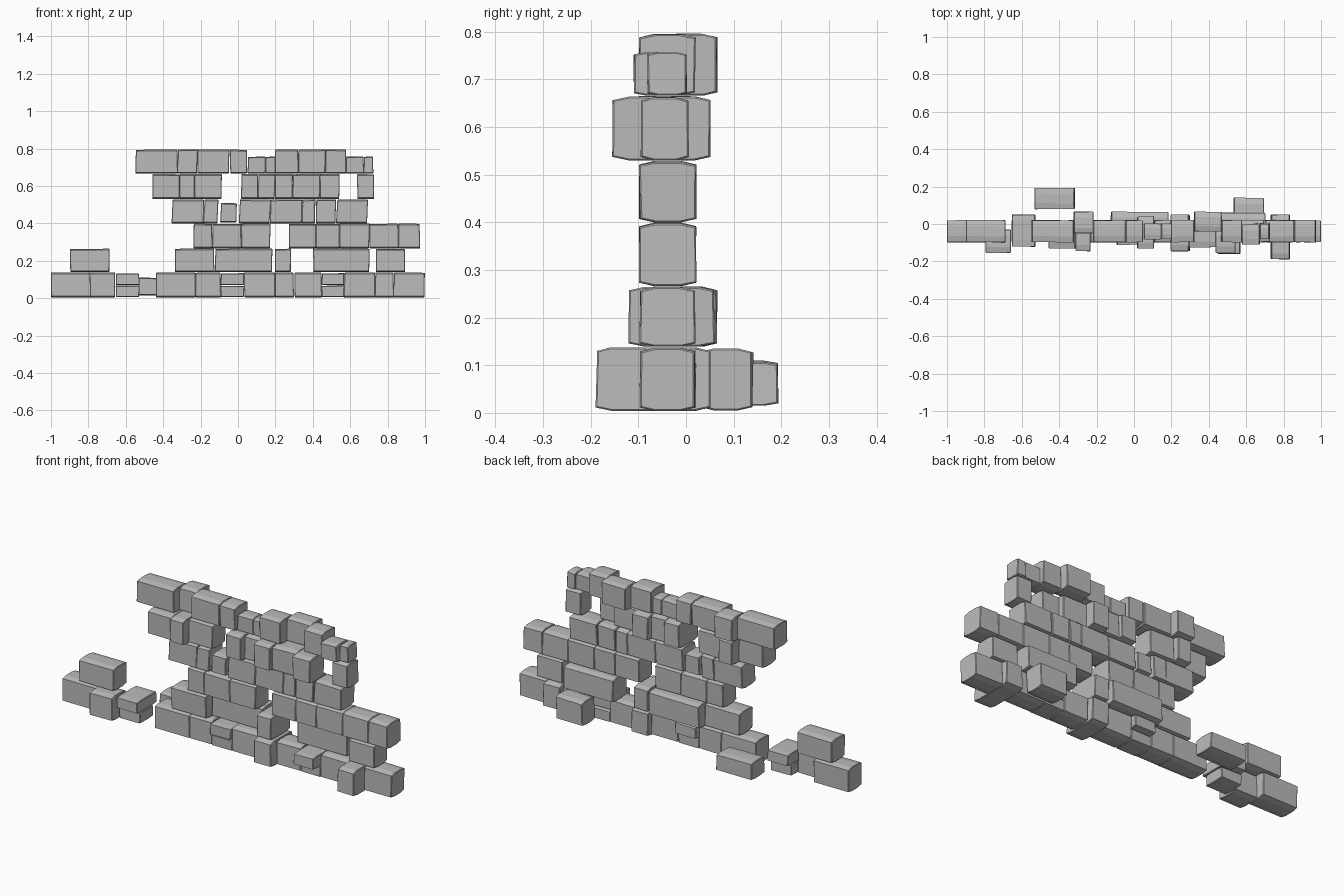
import bpy
import bmesh
import random

random.seed(4)

cube = bpy.data.objects.get("Cube")
if cube:
    bpy.data.objects.remove(cube, do_unlink=True)

# One stone colour for the whole wall
stone = bpy.data.materials.new("grey stone")
stone.use_nodes = True
stone.diffuse_color = (0.5, 0.5, 0.5, 1)
stone.node_tree.nodes["Principled BSDF"].inputs["Base Color"].default_value = stone.diffuse_color

# Depth ranges shared by many bricks: (front, back), in hundredths
FLUSH = (-9.7, 2)
BACKWARD = (-5, 6.5)
SLIM = (-8, 0.2)
HEADER = (-14.5, 5)
THIN_HEADER = (-12, 5)
JOINT = 0.25  # how far each brick grows into the joint beside it


def brick(name, x_range, y_range, z_range, lean):
    """A worn block: a chamfered profile drawn along x with slightly uneven ends."""
    x0, x1 = x_range
    y0, y1 = y_range
    z0, z1 = z_range
    wide, low = 0.27 * min(y1 - y0, 12), 0.055 * (z1 - z0)
    profile = [
        (y0 + wide, z0), (y1 - wide, z0), (y1, z0 + low), (y1, z1 - low),
        (y1 - wide, z1), (y0 + wide, z1), (y0, z1 - low), (y0, z0 + low),
    ]
    bm = bmesh.new()
    rings = []
    for end in (x0 - JOINT, x1 + JOINT):
        skew, drop = random.uniform(-0.4, 0.4), random.uniform(0, 0.3)
        ring = []
        for y, z in profile:
            height = (z - z0) / (z1 - z0)
            ring.append(bm.verts.new((
                (end + skew * (height - 0.5) + lean * (0.5 - height)) / 100,
                (y + random.uniform(-0.2, 0.2)) / 100,
                (z - drop * height) / 100)))
        rings.append(ring)
    left, right = rings
    bm.faces.new(left)
    bm.faces.new(right)
    count = len(profile)
    for i in range(count):
        j = (i + 1) % count
        bm.faces.new((left[i], left[j], right[j], right[i]))
    bmesh.ops.recalc_face_normals(bm, faces=bm.faces)
    # Soften the edges around both ends a little
    ends = [e for e in bm.edges if abs(e.verts[0].co.x - e.verts[1].co.x) < 0.02]
    bmesh.ops.bevel(bm, geom=ends, offset=0.003, segments=1, affect='EDGES')
    mesh = bpy.data.meshes.new(name)
    bm.to_mesh(mesh)
    bm.free()
    mesh.materials.append(stone)
    bpy.context.collection.objects.link(bpy.data.objects.new(name, mesh))


def course(label, z_range, bricks, lean=0):
    """Lay a row of bricks; each is (x0, x1) with optional depth and height ranges."""
    for i, (x0, x1, *options) in enumerate(bricks):
        depth = options[0] if options else FLUSH
        height = options[1] if len(options) > 1 else z_range
        brick(f"{label}_brick_{i + 1}", (x0, x1), depth, height, lean)


# Ground course
course("ground_course", (0.4, 13.8), [
    (-99.7, -79), (-79, -66, (-15.5, -3)), (-43.5, -23), (-22.5, -9.5),
    (3.5, 19.5), (20, 29.5, HEADER), (30.5, 44.5), (57, 73),
    (73.5, 83, (-18.8, 5)), (83.5, 99.5),
])

# Thin paired bricks in the ground course
for label, x0, x1, depth in (("left", -65, -53, THIN_HEADER),
                             ("middle", -9, 3, (-11, 5)),
                             ("right", 45, 56.5, (-16, 1))):
    course(label + "_thin_lower", (0.6, 6.8), [(x0, x1)])
    course(label + "_thin_upper", (7, 13.4), [(x0, x1, depth)])

# Bricks lying loose behind the wall
course("fallen_small", (1.5, 11), [(-53, -32, (8, 19.3))])
course("fallen_large", (0.5, 13.6), [(53.5, 69, (3, 14))])

# Second course
course("second_course", (13.9, 26.6), [
    (-89.5, -69), (-33.5, -13), (-12, 18, BACKWARD), (20, 28, THIN_HEADER),
    (40.5, 70, (-6, 6)), (74, 89),
])

# Third course
course("third_course", (26.6, 40), [
    (-23.5, -14), (-13.5, 1.5), (2, 17), (27.5, 41.5), (42, 54),
    (54.5, 70), (70.5, 85.5), (86, 97),
])

# Fourth course, leaning slightly
course("fourth_course", (40, 52.9), [
    (-35, -18.5), (-18, -11), (-9, -1, FLUSH, (40.5, 51)), (1, 17),
    (17.5, 34), (34.5, 41), (42, 52), (53, 69),
], lean=-0.6)

# Fifth course, with bricks sticking out
course("fifth_course", (53, 66.5), [
    (-45.5, -31.5, (-13, -1)), (-31, -23.5, HEADER), (-23, -9),
    (2, 10.5, (-13, 4)), (11, 19.5), (20, 29, HEADER),
    (29.5, 43.5, (-12.5, 0)), (44, 54, (-15.3, -3)), (64, 72.5, (-9.5, 0.5)),
])

# Top course, with shorter broken bricks
LOW = (66.6, 75.8)
course("top_course", (66.6, 79.6), [
    (-54.5, -32.5), (-32, -22, BACKWARD), (-21.5, -5), (-4, 4.5),
    (5.5, 14.5, SLIM, LOW), (15, 20, SLIM, LOW), (20, 32),
    (32.5, 46.5, (-4, 6.5)), (47, 57.5), (58, 67, (-11, -0.5), LOW),
    (67.5, 72, SLIM, LOW),
])
